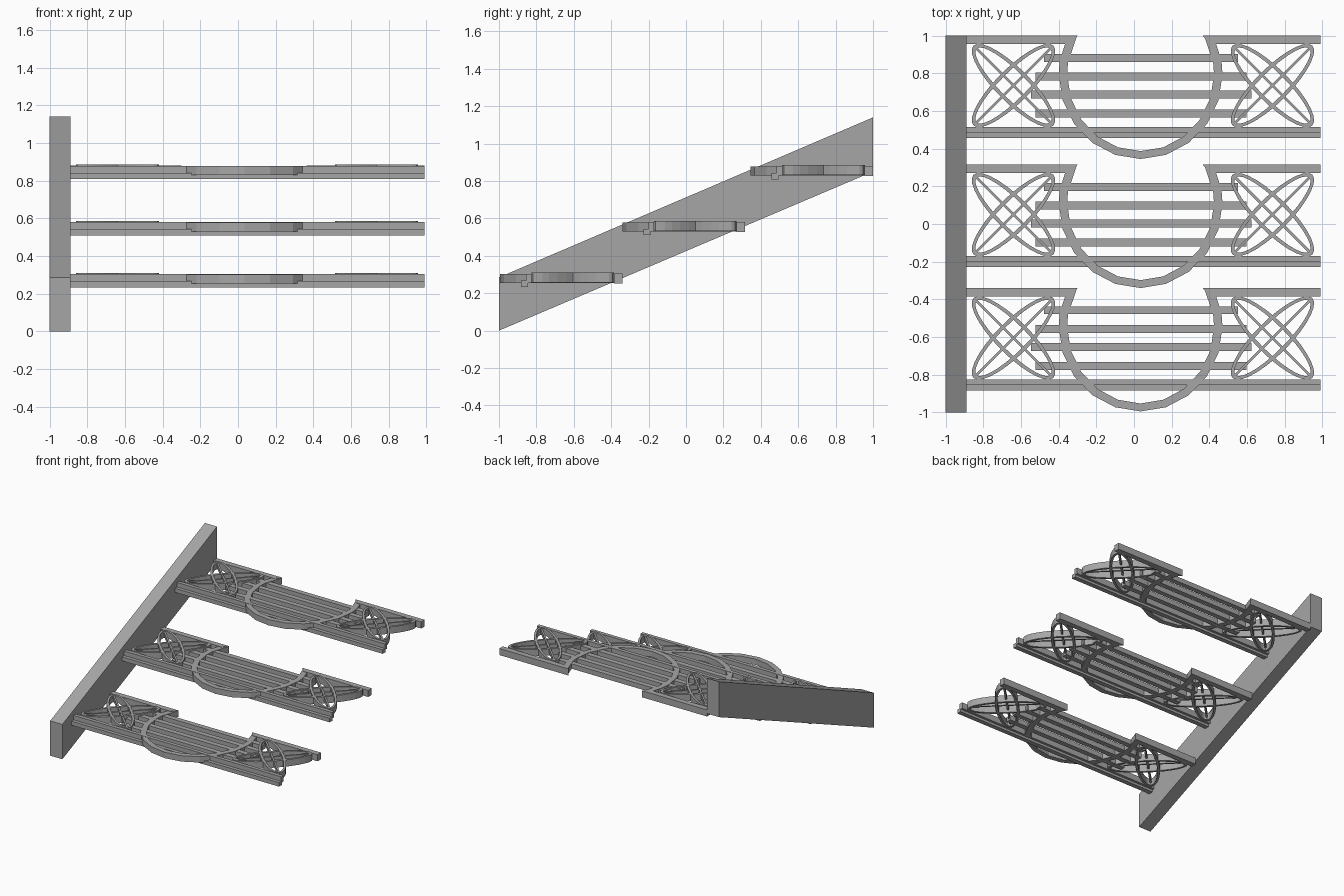
import bpy, bmesh
from math import sin, cos, pi, asin, radians
from mathutils import Matrix, Vector

cube = bpy.data.objects.get("Cube")
if cube:
    bpy.data.objects.remove(cube)

grey = bpy.data.materials.new("grey_paint")
grey.use_nodes = True
COLOUR = (0.38, 0.38, 0.38, 1)
grey.diffuse_color = COLOUR
grey.node_tree.nodes["Principled BSDF"].inputs["Base Color"].default_value = COLOUR


def extrude_faces(name, faces, depth):
    """Mesh made by extruding flat faces (lists of 3D points) along a vector."""
    bm = bmesh.new()
    for pts in faces:
        bm.faces.new([bm.verts.new(p) for p in pts])
    bmesh.ops.remove_doubles(bm, verts=bm.verts, dist=1e-5)
    res = bmesh.ops.extrude_face_region(bm, geom=bm.faces[:], use_keep_orig=True)
    moved = [v for v in res["geom"] if isinstance(v, bmesh.types.BMVert)]
    bmesh.ops.translate(bm, verts=moved, vec=depth)
    bmesh.ops.recalc_face_normals(bm, faces=bm.faces[:])
    mesh = bpy.data.meshes.new(name)
    bm.to_mesh(mesh)
    bm.free()
    mesh.materials.append(grey)
    return mesh


def plate(name, outline, z0, z1):
    """Prism standing on a plan outline."""
    return extrude_faces(name, [[(x, y, z0) for x, y in outline]], Vector((0, 0, z1 - z0)))


def side_profile(name, outline, x0, x1):
    """Prism running along x from a (y, z) outline."""
    return extrude_faces(name, [[(x0, y, z) for y, z in outline]], Vector((x1 - x0, 0, 0)))


def ribbon(name, outer, inner, z0, z1):
    """Band between two plan curves."""
    quads = []
    for i in range(len(outer) - 1):
        quad = (outer[i], outer[i + 1], inner[i + 1], inner[i])
        quads.append([(x, y, z0) for x, y in quad])
    return extrude_faces(name, quads, Vector((0, 0, z1 - z0)))


def place(name, mesh, loc=(0, 0, 0)):
    ob = bpy.data.objects.new(name, mesh)
    ob.location = loc
    bpy.context.scene.collection.objects.link(ob)


# Sloping stringer along the right side
place("stringer", side_profile("stringer", [(-1, 0), (1, 0.85), (1, 1.14), (-1, 0.285)], -1, -0.89))

BACK = 0.315
LEFT, RIGHT = -0.89, 0.99
parts = {}

# Stepped nosing bar
parts["front_bar"] = side_profile("front_bar", [
    (-0.17, 0.53), (-0.17, 0.58), (-0.2, 0.58), (-0.2, 0.543),
    (-0.228, 0.543), (-0.228, 0.51), (-0.19, 0.51), (-0.19, 0.53)], LEFT, RIGHT)

# Back bars, with ends following the bow
parts["back_bar_right"] = plate("back_bar_right", [
    (LEFT, 0.27), (-0.34, 0.27), (-0.3, BACK), (LEFT, BACK)], 0.527, 0.581)
parts["back_bar_left"] = plate("back_bar_left", [
    (0.4, 0.27), (RIGHT, 0.27), (RIGHT, BACK), (0.365, BACK)], 0.527, 0.581)


# Faceted bow, open at the back
def bow_curve(rx, ry):
    cx, cy = 0.035, 0.11
    end = asin((BACK - cy) / ry)
    angles = [-pi - end] + [-pi + i * pi / 10 for i in range(11)] + [end]
    angles.insert(1, -pi - pi / 20)
    angles.insert(-1, pi / 20)
    return [(cx + rx * cos(a), cy + ry * sin(a)) for a in angles]


parts["bow"] = ribbon("bow", bow_curve(0.435, 0.45), bow_curve(0.39, 0.408), 0.53, 0.578)

# Slats between the side ornaments
for n, (y, half) in enumerate([(0.197, 0.515), (0.098, 0.56), (0.002, 0.585), (-0.098, 0.56)]):
    x0, x1, y0, y1 = 0.038 - half, 0.038 + half, y - 0.021, y + 0.021
    parts[f"slat_{n + 1}"] = plate("slat", [(x0, y0), (x1, y0), (x1, y1), (x0, y1)], 0.535, 0.575)


# Side ornaments: two crossed ovals, each with a thin rod on its long axis
def turned(points, angle, cx, cy):
    rot = Matrix.Rotation(angle, 2)
    return [tuple(rot @ Vector(p) + Vector((cx, cy))) for p in points]


def oval(a, b, count=28):
    return [(a * cos(2 * pi * i / count), b * sin(2 * pi * i / count)) for i in range(count + 1)]


for side, cx in (("right", -0.64), ("left", 0.735)):
    for n, angle in enumerate((radians(45), radians(135))):
        spot = (angle, cx, 0.05)
        parts[f"oval_{side}_{n + 1}"] = ribbon(
            "oval", turned(oval(0.3, 0.09), *spot), turned(oval(0.278, 0.07), *spot), 0.532, 0.587)
        rod = [(-0.285, -0.007), (0.285, -0.007), (0.285, 0.007), (-0.285, 0.007)]
        parts[f"rod_{side}_{n + 1}"] = plate("rod", turned(rod, *spot), 0.55, 0.583)

# Three identical treads climbing the stringer
for step, offset in (("lower", (0, -0.655, -0.276)), ("middle", (0, 0, 0)), ("upper", (0, 0.685, 0.299))):
    for name, mesh in parts.items():
        place(f"{step}_{name}", mesh, offset)
